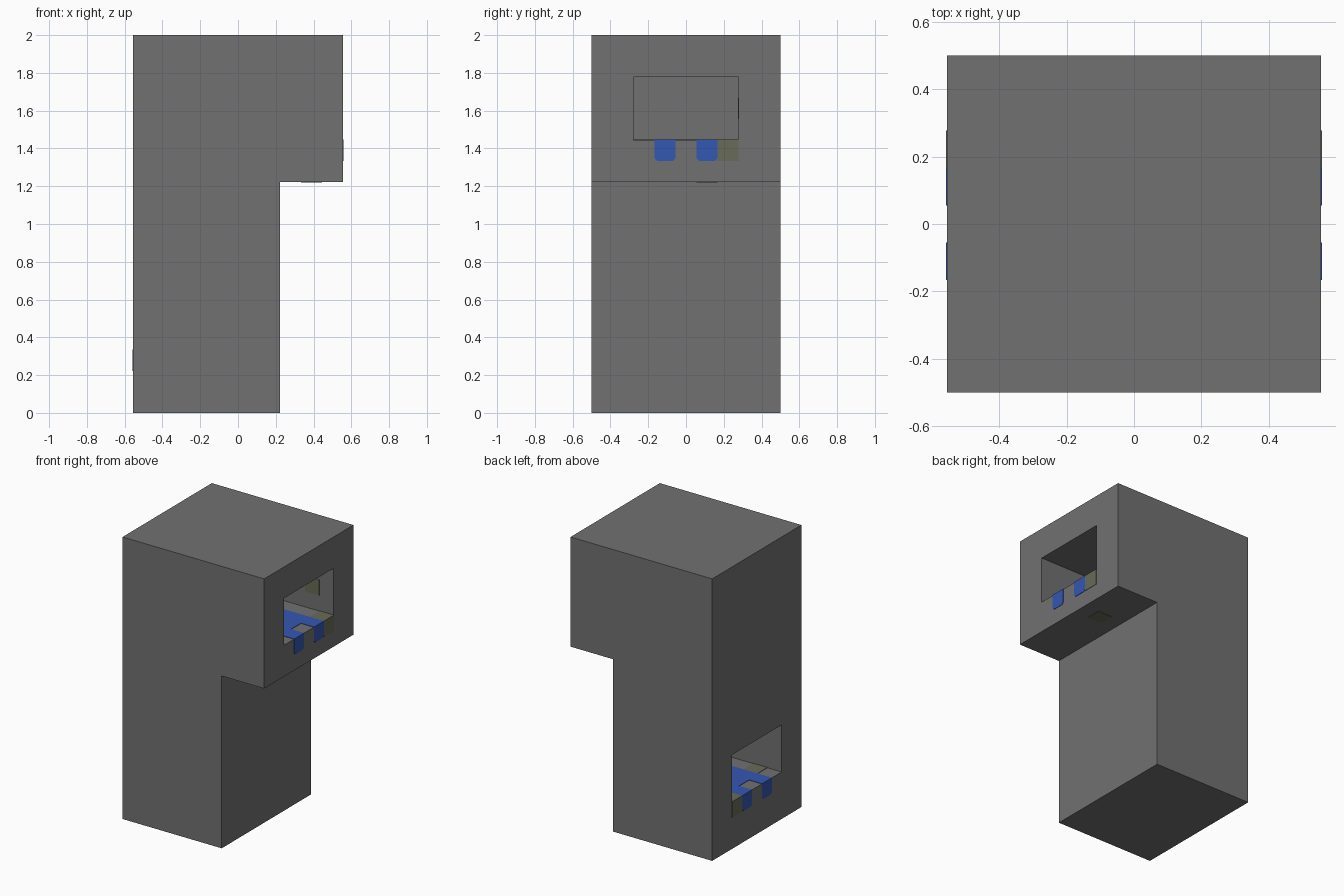
import bpy
import bmesh
from mathutils import Vector

U = 1 / 18      # one grid step of the design
T = 0.05        # thickness of painted plates, in grid steps

cube = bpy.data.objects.get("Cube")
if cube:
    bpy.data.objects.remove(cube, do_unlink=True)


def material(name, rgb):
    mat = bpy.data.materials.new(name)
    mat.use_nodes = True
    mat.diffuse_color = (*rgb, 1)
    mat.node_tree.nodes["Principled BSDF"].inputs["Base Color"].default_value = (*rgb, 1)
    return mat


stone = material("stone grey", (0.165, 0.165, 0.165))
water = material("water blue", (0.034, 0.095, 0.45))
moss = material("moss olive", (0.14, 0.148, 0.098))


def prism(name, outline, push, mat):
    """Extrude a flat outline of 3D points (grid steps) along a vector."""
    bm = bmesh.new()
    face = bm.faces.new([bm.verts.new(Vector(p) * U) for p in outline])
    new = bmesh.ops.extrude_face_region(bm, geom=[face])["geom"]
    moved = [v for v in new if isinstance(v, bmesh.types.BMVert)]
    bmesh.ops.translate(bm, verts=moved, vec=Vector(push) * U)
    bmesh.ops.recalc_face_normals(bm, faces=bm.faces)
    mesh = bpy.data.meshes.new(name)
    bm.to_mesh(mesh)
    bm.free()
    mesh.materials.append(mat)
    obj = bpy.data.objects.new(name, mesh)
    bpy.context.collection.objects.link(obj)
    return obj


def rect(a0, a1, b0, b1):
    return [(a0, b0), (a1, b0), (a1, b1), (a0, b1)]


# Stone body with overhang
body_profile = [(-10, 0), (4, 0), (4, 22), (10, 22), (10, 36), (-10, 36)]
body = prism("stone_body", [(x, -9, z) for x, z in body_profile], (0, 18, 0), stone)

# Bent channel: upper inlet, vertical shaft, lower outlet
channel_profile = [(11, 32), (-6, 32), (-6, 12), (-11, 12),
                   (-11, 6), (0, 6), (0, 26), (11, 26)]
cutter = prism("channel_cutter", [(x, -5, z) for x, z in channel_profile], (0, 10, 0), stone)
cutter.hide_render = True
cut = body.modifiers.new("channel", "BOOLEAN")
cut.operation = "DIFFERENCE"
cut.solver = "EXACT"
cut.object = cutter
bpy.context.view_layer.objects.active = body
bpy.ops.object.modifier_apply(modifier=cut.name)
bpy.data.objects.remove(cutter, do_unlink=True)


def dress_opening(label, side, sill):
    """Water, drips and moss around one opening; side is +1 or -1 along x."""
    def floor(name, outline, mat):
        prism(f"{label}_{name}", [(side * (10 - d), y, sill) for d, y in outline], (0, 0, T), mat)

    def outside(name, outline, mat):
        prism(f"{label}_{name}", [(side * 10, y, sill + z) for y, z in outline],
              (side * T, 0, 0), mat)

    # Stream on the channel floor, split in two at the lip
    floor("stream", [(-T, -3), (-T, -1), (1.8, -1), (1.8, 1), (-T, 1), (-T, 3),
                     (10, 3), (10, -3)], water)
    # Drips below the lip with softened corners
    for word, y in (("front", -2), ("back", 2)):
        outside(f"{word}_drip", [(y - 1, T), (y - 1, -1.75), (y - 0.75, -2),
                                 (y + 0.75, -2), (y + 1, -1.75), (y + 1, T)], water)
    # Moss patches
    outside("face_moss", rect(3, 5, -2, T), moss)
    floor("lip_moss", rect(-T, 2, 3, 5), moss)
    floor("floor_moss", rect(2, 4, -5, -3), moss)
    prism(f"{label}_wall_moss", [(side * (10 - d), 5, sill + z) for d, z in rect(2, 4, 2, 4)],
          (0, -T, 0), moss)


dress_opening("inlet", 1, 26)
dress_opening("outlet", -1, 6)

# Waterfall down the shaft wall
prism("waterfall", [(0, y, z) for y, z in rect(-3, 3, 6, 26 + T)], (-T, 0, 0), water)

# Moss under the overhang
prism("overhang_moss", [(x, y, 22) for x, y in rect(6, 8, 1, 3)], (0, 0, -T), moss)
